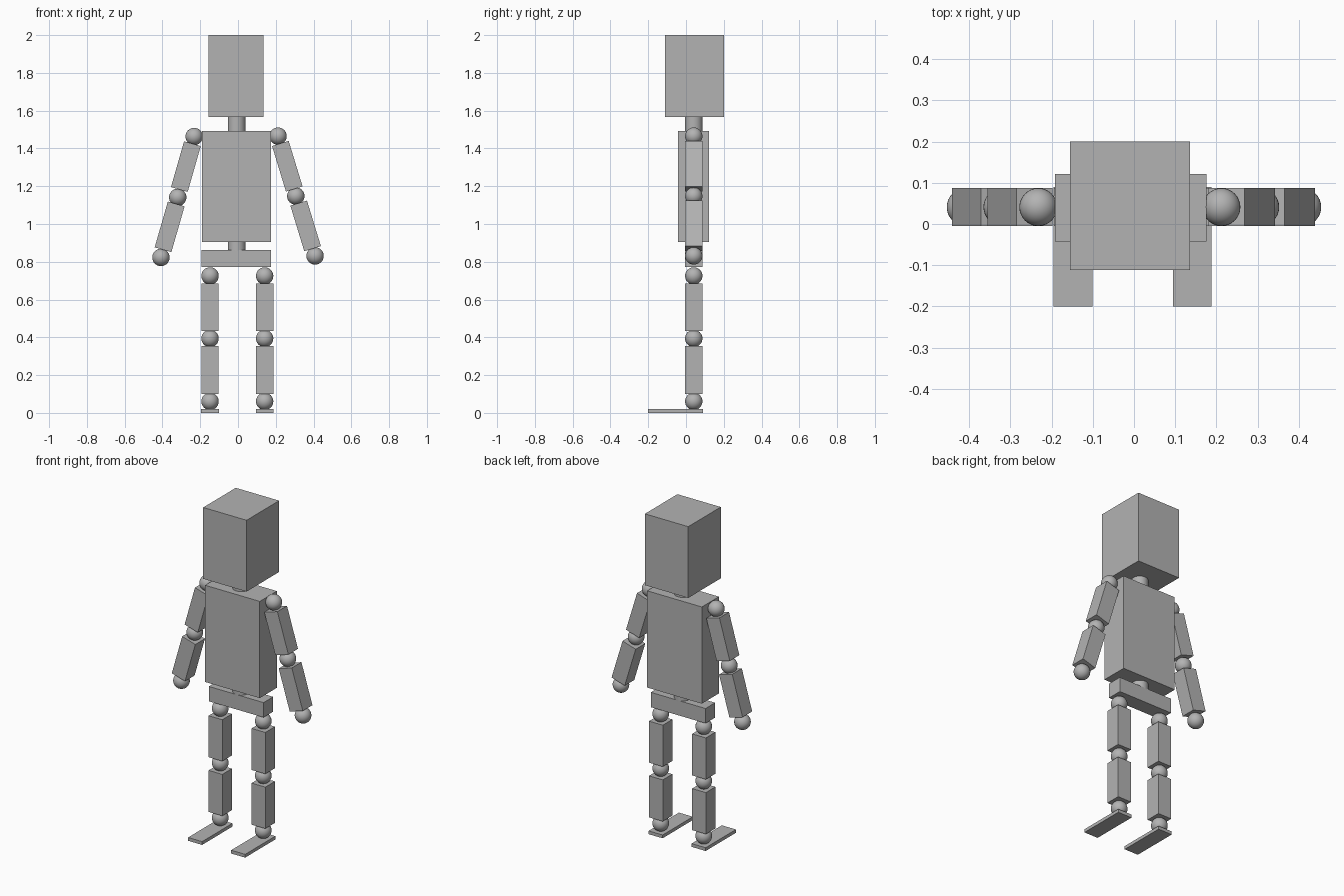
import bpy, math

if "Cube" in bpy.data.objects:
    bpy.data.objects.remove(bpy.data.objects["Cube"])

grey = bpy.data.materials.new("plain grey")
grey.diffuse_color = (0.45, 0.45, 0.45, 1)
grey.use_nodes = True
grey.node_tree.nodes["Principled BSDF"].inputs["Base Color"].default_value = grey.diffuse_color

Y = 0.041      # depth of the body's centre line
R = 0.046      # joint radius and half limb width
LIMB = 0.252   # limb block length


def finish(name, smooth=False):
    ob = bpy.context.object
    ob.name = name
    ob.data.materials.append(grey)
    if smooth:
        bpy.ops.object.shade_smooth_by_angle()
    return ob


def box(name, lo, hi, tilt=0):
    centre = [(a + b) / 2 for a, b in zip(lo, hi)]
    bpy.ops.mesh.primitive_cube_add(size=1, location=centre, rotation=(0, tilt, 0))
    bpy.context.object.scale = [b - a for a, b in zip(lo, hi)]
    return finish(name)


def limb(name, x, z, tilt=0):
    h = LIMB / 2
    box(name, (x - R, Y - R, z - h), (x + R, Y + R, z + h), math.radians(tilt))


def ball(name, x, z):
    bpy.ops.mesh.primitive_uv_sphere_add(segments=32, ring_count=16, radius=R, location=(x, Y, z))
    finish(name, True)


def post(name, z0, z1):
    bpy.ops.mesh.primitive_cylinder_add(vertices=32, radius=0.047, depth=z1 - z0,
                                        location=(-0.007, Y, (z0 + z1) / 2))
    finish(name, True)


# Head, neck, torso, waist and pelvis
box("head", (-0.155, -0.112, 1.567), (0.136, 0.2, 2.0))
post("neck", 1.485, 1.575)
box("torso", (-0.191, -0.043, 0.905), (0.176, 0.121, 1.492))
post("waist", 0.857, 0.912)
box("pelvis", (-0.192, Y - R, 0.773), (0.175, Y + R, 0.863))

# Legs and feet
for side, x in (("left", -0.148), ("right", 0.141)):
    for joint, z in (("hip", 0.725), ("knee", 0.394), ("ankle", 0.061)):
        ball(f"{side}_{joint}", x, z)
    limb(f"{side}_thigh", x, 0.559)
    limb(f"{side}_shin", x, 0.227)
    box(f"{side}_foot", (x - 0.047, -0.2, 0), (x + 0.047, 0.09, 0.02))

# Arms: joint positions, then block centres and tilt
arms = {
    "left": ([(-0.232, 1.463), (-0.319, 1.141), (-0.408, 0.823)],
             [(-0.276, 1.304), (-0.362, 0.985)], 16),
    "right": ([(0.212, 1.465), (0.306, 1.148), (0.408, 0.831)],
              [(0.261, 1.306), (0.358, 0.990)], -17),
}
for side, (joints, blocks, tilt) in arms.items():
    for joint, (x, z) in zip(("shoulder", "elbow", "hand"), joints):
        ball(f"{side}_{joint}", x, z)
    for part, (x, z) in zip(("upper_arm", "forearm"), blocks):
        limb(f"{side}_{part}", x, z, tilt)
